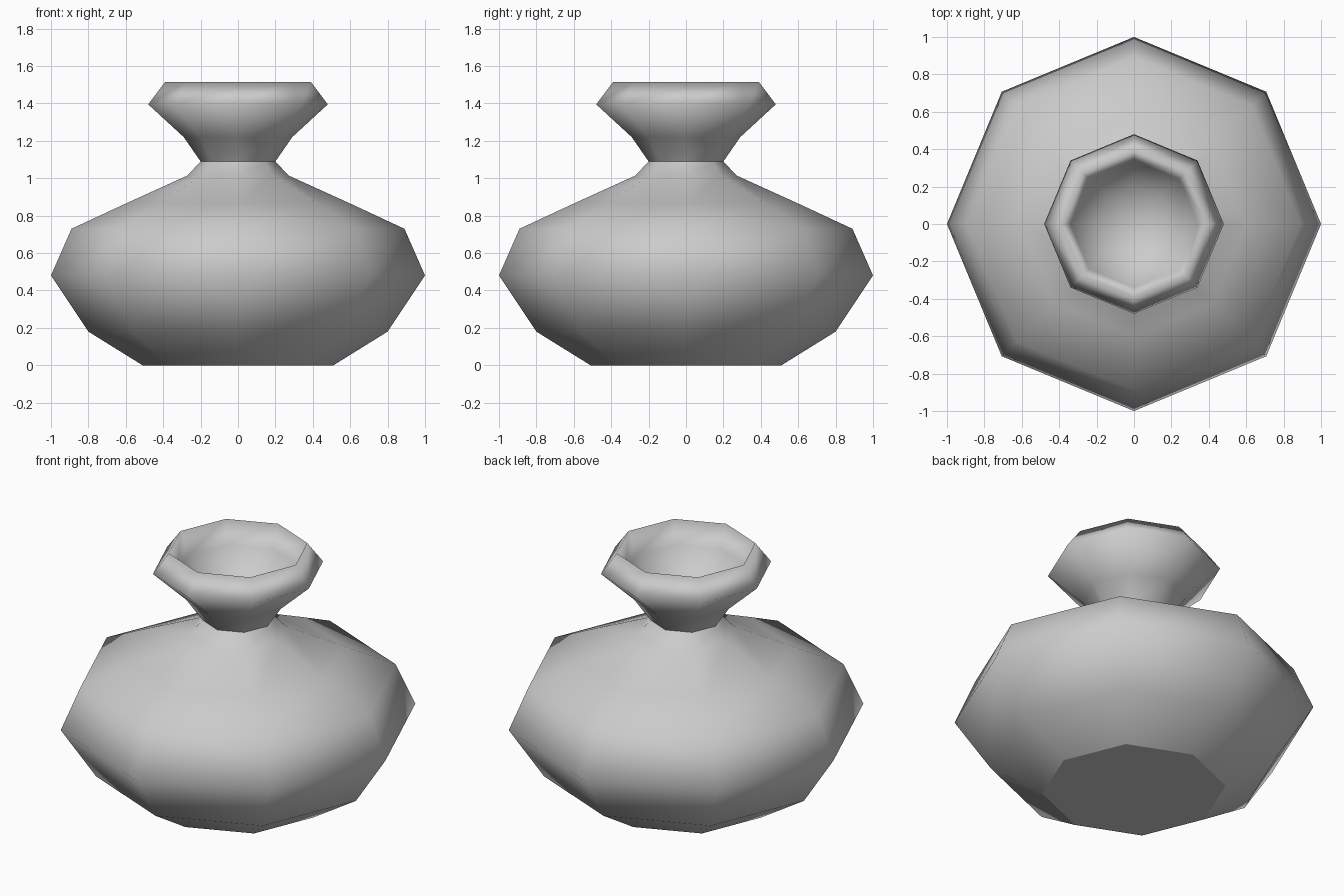
import bpy, bmesh, math

cube = bpy.data.objects.get("Cube")
if cube:
    bpy.data.objects.remove(cube, do_unlink=True)

SIDES = 8

# Single clay colour
clay = bpy.data.materials.new("light_grey_clay")
clay.use_nodes = True
colour = (0.6, 0.6, 0.6, 1)
clay.diffuse_color = colour
clay.node_tree.nodes["Principled BSDF"].inputs["Base Color"].default_value = colour


def lathe(name, profile, close_start=False, close_end=False):
    """Turn a (radius, height) profile into an eight-sided smooth-shaded part."""
    bm = bmesh.new()
    rings = []
    for r, z in profile:
        rings.append([bm.verts.new((r * math.cos(math.tau * i / SIDES),
                                    r * math.sin(math.tau * i / SIDES), z))
                      for i in range(SIDES)])
    for low, high in zip(rings, rings[1:]):
        for i in range(SIDES):
            j = (i + 1) % SIDES
            bm.faces.new((low[i], low[j], high[j], high[i]))
    if close_start:
        base = bm.faces.new(rings[0][::-1])
        for edge in base.edges:
            edge.smooth = False
    if close_end:
        tip = bm.verts.new((0, 0, profile[-1][1] - 0.03))
        for i in range(SIDES):
            bm.faces.new((rings[-1][i], rings[-1][(i + 1) % SIDES], tip))
    # Keep the hard creases at the waist and lip, soften the rest
    for face in bm.faces:
        face.smooth = True
    for edge in bm.edges:
        if len(edge.link_faces) == 2 and edge.calc_face_angle() > math.radians(62):
            edge.smooth = False
    mesh = bpy.data.meshes.new(name)
    bm.to_mesh(mesh)
    bm.free()
    mesh.materials.append(clay)
    obj = bpy.data.objects.new(name, mesh)
    bpy.context.collection.objects.link(obj)
    return obj


# Squat belly with a flat base, rising to the waist
lathe("vase_body", [(0.51, 0), (0.8, 0.18), (1, 0.48), (0.89, 0.73),
                    (0.6, 0.865), (0.27, 1.015), (0.2, 1.09)], close_start=True)

# Flared neck, inward lip and the shallow bowl inside it
lathe("vase_neck", [(0.2, 1.09), (0.29, 1.22), (0.48, 1.395), (0.39, 1.515),
                    (0.34, 1.38), (0.2, 1.23)], close_end=True)
